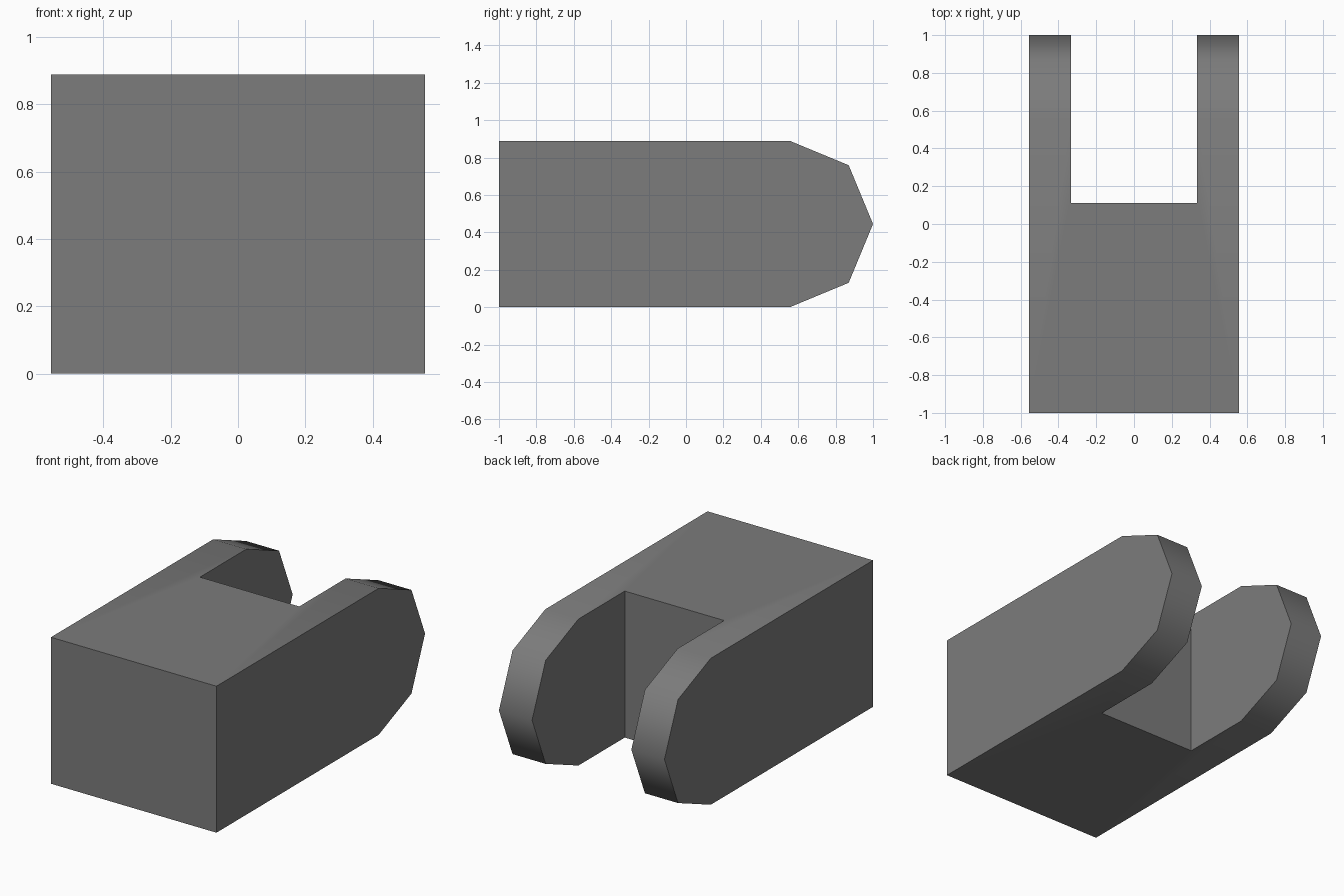
import bpy, bmesh, math

if "Cube" in bpy.data.objects:
    bpy.data.objects.remove(bpy.data.objects["Cube"])

HALF_W, SLOT_W, SLOT_Y = 0.5556, 0.3333, 0.1111
R, ARC_Y = 0.4444, 0.5556


def prism(name, profile, half_width):
    """Extrude a (y, z) profile across x."""
    bm = bmesh.new()
    face = bm.faces.new([bm.verts.new((-half_width, y, z)) for y, z in profile])
    ext = bmesh.ops.extrude_face_region(bm, geom=[face])
    verts = [v for v in ext["geom"] if isinstance(v, bmesh.types.BMVert)]
    bmesh.ops.translate(bm, verts=verts, vec=(2 * half_width, 0, 0))
    bmesh.ops.recalc_face_normals(bm, faces=bm.faces)
    mesh = bpy.data.meshes.new(name)
    bm.to_mesh(mesh)
    bm.free()
    obj = bpy.data.objects.new(name, mesh)
    bpy.context.collection.objects.link(obj)
    return obj


# Fork block: square at the front, coarse half-round at the back
arc = [(ARC_Y + R * math.cos(a), R + R * math.sin(a))
       for a in (math.radians(-90 + 45 * i) for i in range(5))]
fork = prism("fork_block", [(-1, 2 * R), (-1, 0)] + arc, HALF_W)

# Slot between the two arms
slot = prism("slot_cutter", [(SLOT_Y, -0.5), (1.5, -0.5), (1.5, 1.5), (SLOT_Y, 1.5)], SLOT_W)
cut = fork.modifiers.new("slot", "BOOLEAN")
cut.operation = "DIFFERENCE"
cut.solver = "EXACT"
cut.object = slot
bpy.context.view_layer.objects.active = fork
fork.select_set(True)
bpy.ops.object.modifier_apply(modifier=cut.name)
bpy.data.objects.remove(slot, do_unlink=True)

# Plain grey, smooth over the rounded ends only
grey = bpy.data.materials.new("dark grey")
grey.diffuse_color = (0.2, 0.2, 0.2, 1)
grey.use_nodes = True
grey.node_tree.nodes["Principled BSDF"].inputs["Base Color"].default_value = grey.diffuse_color
fork.data.materials.clear()
fork.data.materials.append(grey)
for p in fork.data.polygons:
    p.material_index = 0
bpy.ops.object.shade_smooth_by_angle(angle=math.radians(50))
